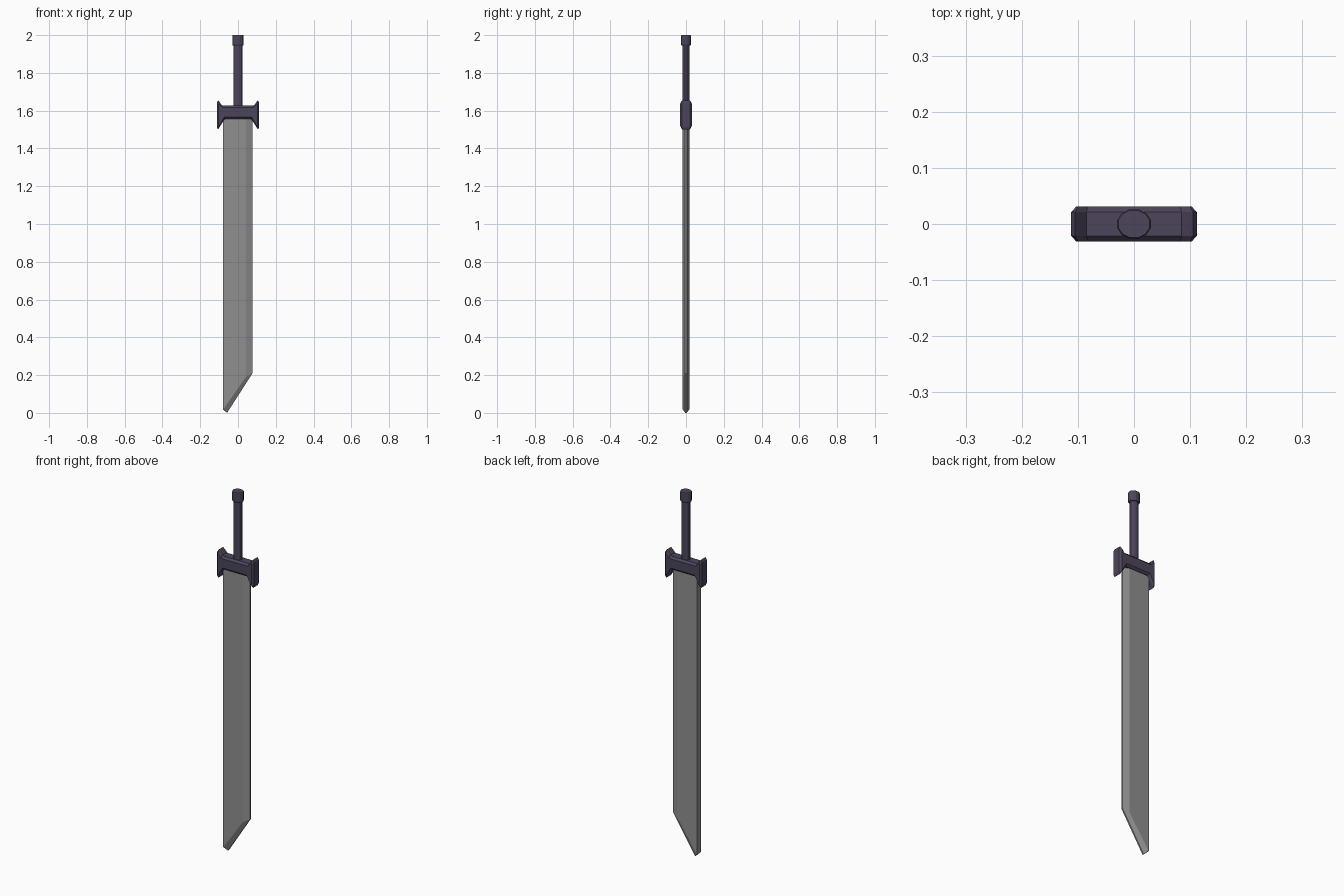
import bpy, bmesh, math

cube = bpy.data.objects.get("Cube")
if cube:
    bpy.data.objects.remove(cube, do_unlink=True)


def material(name, rgb):
    m = bpy.data.materials.new(name)
    m.use_nodes = True
    m.diffuse_color = (*rgb, 1)
    m.node_tree.nodes["Principled BSDF"].inputs["Base Color"].default_value = (*rgb, 1)
    return m


steel = material("grey steel", (0.28, 0.28, 0.28))
dark = material("dark violet metal", (0.075, 0.06, 0.105))


def loft(name, rings, mat):
    """Join matching rings of points with quads and cap both ends."""
    bm = bmesh.new()
    loops = [[bm.verts.new(p) for p in ring] for ring in rings]
    n = len(loops[0])
    for a, b in zip(loops, loops[1:]):
        for i in range(n):
            j = (i + 1) % n
            bm.faces.new((a[i], a[j], b[j], b[i]))
    bm.faces.new(loops[0])
    bm.faces.new(loops[-1])
    bmesh.ops.recalc_face_normals(bm, faces=bm.faces)
    mesh = bpy.data.meshes.new(name)
    bm.to_mesh(mesh)
    bm.free()
    mesh.materials.append(mat)
    obj = bpy.data.objects.new(name, mesh)
    bpy.context.collection.objects.link(obj)
    return obj


def bevelled_plate(name, inner, outer, y_inner, y_outer, mat):
    """Plate in the xz plane: smaller outline on the faces, full outline between."""
    layers = ((inner, -y_inner), (outer, -y_outer), (outer, y_outer), (inner, y_inner))
    return loft(name, [[(x, y, z) for x, z in pts] for pts, y in layers], mat)


def oval_rod(name, profile, mat, sides=12):
    """Stack of oval rings given as (x radius, y radius, z)."""
    rings = []
    for rx, ry, z in profile:
        angles = [math.tau * (i + 0.5) / sides for i in range(sides)]
        rings.append([(rx * math.cos(a), ry * math.sin(a), z) for a in angles])
    return loft(name, rings, mat)


# Blade: single sharpened side and a slanted, sharpened tip
blade_face = [(-0.08, 1.6), (0.042, 1.6), (0.042, 0.19), (-0.077, 0.02), (-0.08, 0.023)]
blade_edge = [(-0.08, 1.6), (0.077, 1.6), (0.077, 0.21), (-0.058, 0.0), (-0.08, 0.02)]
bevelled_plate("blade", blade_face, blade_edge, 0.018, 0.004, steel)


# Guard: flared ends, mirrored across the middle
def mirrored(half):
    return half + [(-x, z) for x, z in reversed(half)]


guard_face = mirrored([(0.082, 1.617), (0.1, 1.637), (0.103, 1.634),
                       (0.103, 1.522), (0.1, 1.519), (0.073, 1.566)])
guard_rim = mirrored([(0.085, 1.628), (0.105, 1.655), (0.112, 1.642),
                      (0.112, 1.512), (0.106, 1.5), (0.07, 1.556)])
bevelled_plate("guard", guard_face, guard_rim, 0.031, 0.021, dark)

# Grip and pommel
oval_rod("grip", [(0.024, 0.019, 1.6), (0.024, 0.019, 1.96)], dark)
oval_rod("pommel", [(0.028, 0.024, 1.945), (0.031, 0.027, 1.95),
                    (0.031, 0.027, 1.996), (0.029, 0.025, 2.0)], dark)
